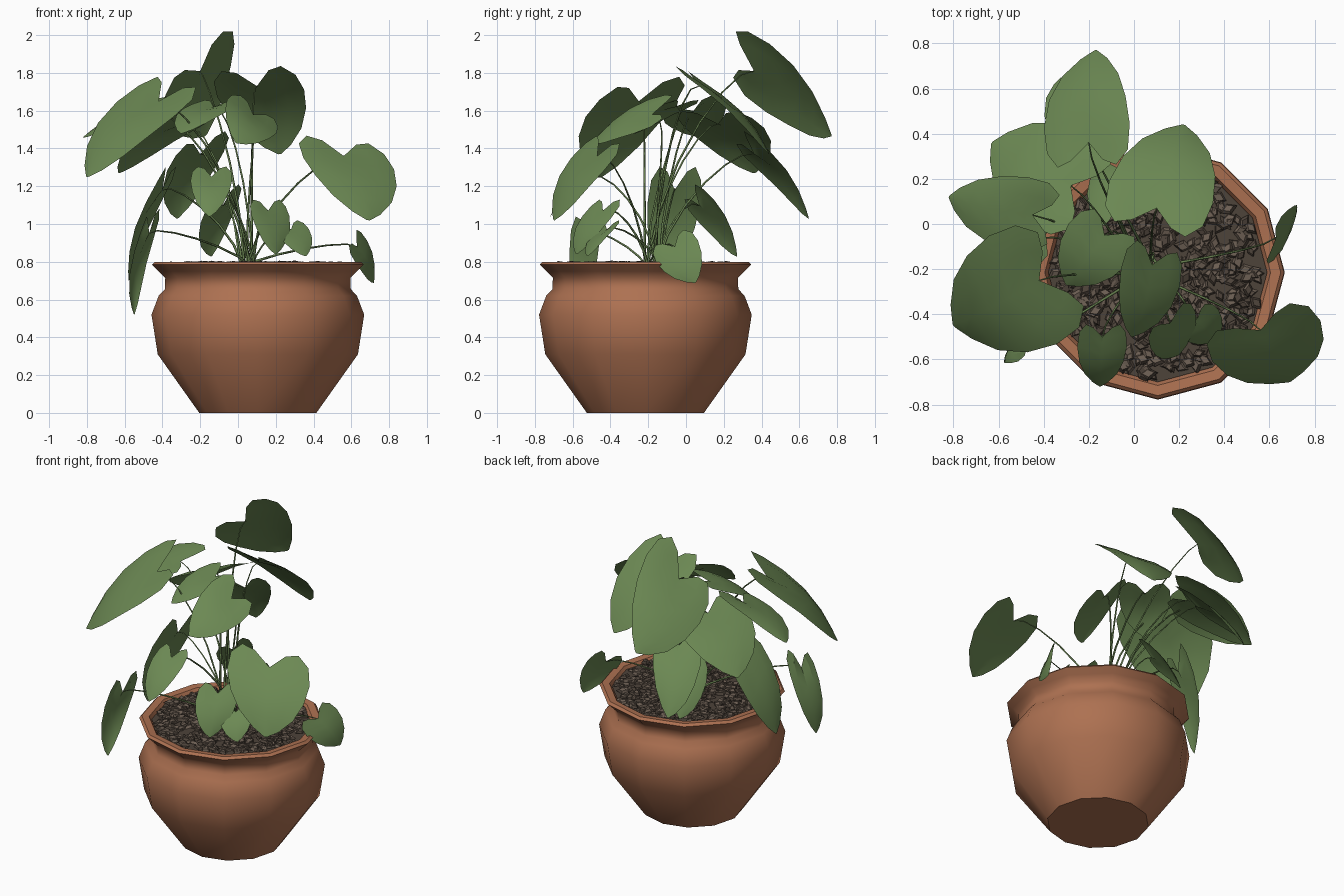
import bpy, bmesh, math, random
from mathutils import Vector, Matrix

random.seed(4)
if "Cube" in bpy.data.objects:
    bpy.data.objects.remove(bpy.data.objects["Cube"])

CENTRE = Vector((.105, -.215, 0))   # axis of the pot
CROWN = Vector((.04, -.18, .77))    # where the stems leave the soil


def material(name, colour):
    mat = bpy.data.materials.new(name)
    mat.use_nodes = True
    mat.diffuse_color = (*colour, 1)
    mat.node_tree.nodes["Principled BSDF"].inputs["Base Color"].default_value = (*colour, 1)
    return mat


CLAY = material("terracotta", (.42, .165, .083))
LEAF = material("leaf green", (.15, .25, .088))
STEM = material("stem green", (.13, .21, .075))
SOIL = material("dark soil", (.075, .056, .042))
CHIP = material("bark brown", (.15, .113, .086))


def make_object(name, bm, mats, smooth_angle=None):
    mesh = bpy.data.meshes.new(name)
    bm.to_mesh(mesh)
    bm.free()
    obj = bpy.data.objects.new(name, mesh)
    bpy.context.collection.objects.link(obj)
    for mat in mats:
        mesh.materials.append(mat)
    if smooth_angle:
        bpy.ops.object.select_all(action="DESELECT")
        obj.select_set(True)
        bpy.context.view_layer.objects.active = obj
        bpy.ops.object.shade_smooth_by_angle(angle=math.radians(smooth_angle))
    return obj


def lathe(name, profile, mat, sides=12):
    bm = bmesh.new()
    verts = [bm.verts.new((r, 0, z)) for r, z in profile]
    edges = [bm.edges.new(pair) for pair in zip(verts, verts[1:])]
    bmesh.ops.spin(bm, geom=verts + edges, cent=(0, 0, 0), axis=(0, 0, 1),
                   angle=math.tau, steps=sides, use_merge=True)
    bmesh.ops.remove_doubles(bm, verts=bm.verts, dist=.0005)
    bmesh.ops.recalc_face_normals(bm, faces=bm.faces)
    bmesh.ops.translate(bm, verts=bm.verts, vec=CENTRE)
    return make_object(name, bm, [mat], 50)


# Pot: belly, neck and flared rim, turned with twelve sides
lathe("pot", [(0, 0), (.31, 0), (.53, .31), (.563, .52), (.525, .62), (.492, .655),
              (.49, .715), (.525, .75), (.56, .785), (.545, .8), (.5, .795), (.47, .74), (0, .72)], CLAY)


# Soil: a flat bed covered in loose bark chips
def build_soil():
    bm = bmesh.new()
    bmesh.ops.create_circle(bm, cap_ends=True, segments=12, radius=.485,
                            matrix=Matrix.Translation(CENTRE + Vector((0, 0, .776))))
    for _ in range(650):
        r, a = .46 * math.sqrt(random.random()), random.uniform(0, math.tau)
        spot = CENTRE + Vector((r * math.cos(a), r * math.sin(a), random.uniform(.778, .794)))
        turn = Matrix.Rotation(random.uniform(0, math.tau), 4, "Z")
        tilt = Matrix.Rotation(random.uniform(-.4, .4), 4, "X")
        size = random.uniform(.02, .032)
        shape = Matrix.Diagonal((size * 1.4, size * .9, size * .5, 1))
        old = len(bm.faces)
        bmesh.ops.create_cone(bm, cap_ends=True, segments=4, radius1=1, radius2=.6, depth=1,
                              matrix=Matrix.Translation(spot) @ turn @ tilt @ shape)
        bm.faces.ensure_lookup_table()
        shade = 0 if random.random() < .3 else 1
        for face in bm.faces[old:]:
            face.material_index = shade
    make_object("soil", bm, [SOIL, CHIP])


build_soil()

# Heart shape: distance along the midrib and half width there
HEART = [(0, .68), (.1, .94), (.28, 1), (.5, .89), (.72, .65), (.9, .31), (1, .03)]
ACROSS = (-1, -.55, 0, .55, 1)


def build_leaf(name, base, tip, side):
    rib = tip - base
    length = rib.length
    normal = rib.cross(side).normalized()
    if normal.z < 0:
        normal.negate()
    bm = bmesh.new()
    rows = []
    for u, width in HEART:
        row = []
        for v in ACROSS:
            # The lobes reach back past the stalk, and the blade arches
            along = u - .27 * (1 - u) ** 2 * math.sqrt(abs(v)) + .04 * (1 - u) * max(0, abs(v) - .6)
            lift = length * (.1 * math.sin(math.pi * u) - .07 * v * v * width + .05 * abs(v) * (1 - u))
            row.append(bm.verts.new(base + rib * along + side * (v * width) + normal * lift))
        rows.append(row)
    for low, high in zip(rows, rows[1:]):
        for i in range(len(ACROSS) - 1):
            bm.faces.new((low[i], low[i + 1], high[i + 1], high[i]))
    bmesh.ops.recalc_face_normals(bm, faces=bm.faces)
    bm.normal_update()
    if sum(f.normal.dot(normal) for f in bm.faces) < 0:
        bmesh.ops.reverse_faces(bm, faces=bm.faces)
    make_object(name, bm, [LEAF], 25)


def build_stem(name, base, tip):
    curve = bpy.data.curves.new(name, "CURVE")
    curve.dimensions = "3D"
    curve.bevel_depth = .005
    curve.bevel_resolution = 0
    curve.resolution_u = 6
    spline = curve.splines.new("BEZIER")
    spline.bezier_points.add(1)
    root = CROWN + Vector((random.uniform(-.05, .05), random.uniform(-.05, .05), 0))
    height = base.z - root.z
    start, end = spline.bezier_points
    start.co, end.co = root, base
    lean = (base - root) * .15
    start.handle_left = root - Vector((0, 0, .05))
    start.handle_right = root + Vector((lean.x, lean.y, height * .6))
    inward = (base - tip).normalized() * .12
    end.handle_left = base + Vector((inward.x, inward.y, abs(inward.z) * .5))
    end.handle_right = base - inward
    start.radius, end.radius = 1.5, .6
    obj = bpy.data.objects.new(name, curve)
    bpy.context.collection.objects.link(obj)
    curve.materials.append(STEM)


# Leaves: stalk joint, tip and half-width direction of each blade
LEAVES = {
    "top_leaf": ((-.2, .36, 1.81), (-.17, .77, 1.47), (.19, .01, .18)),
    "back_leaf": ((.1, .07, 1.73), (.22, .44, 1.37), (.23, -.05, .02)),
    "front_left_leaf": ((.56, -.47, 1.36), (.69, -.7, 1.02), (.24, .09, -.03)),
    "front_right_leaf": ((-.42, -.25, 1.65), (-.8, -.45, 1.25), (.15, -.24, -.04)),
    "side_right_leaf": ((-.45, .04, 1.6), (-.82, .12, 1.46), (.04, .16, .06)),
    "back_right_leaf": ((-.28, .17, 1.53), (-.63, .36, 1.27), (.13, .21, 0)),
    "low_back_leaf": ((-.2, .36, 1.37), (-.32, .65, 1.03), (.15, .03, .05)),
    "hanging_leaf": ((-.47, -.54, .95), (-.55, -.58, .52), (.05, .08, .03)),
    "low_right_leaf": ((-.4, -.06, 1.18), (-.58, -.12, .7), (.04, .14, 0)),
    "low_left_leaf": ((.63, -.06, .88), (.72, .05, .69), (.03, .11, .06)),
    "crown_leaf": ((-.13, -.05, 1.62), (-.3, -.27, 1.48), (.13, -.09, 0)),
    "middle_leaf": ((.08, -.18, 1.58), (-.01, -.5, 1.43), (.13, -.04, -.09)),
    "front_small_leaf": ((-.14, -.5, 1.25), (-.15, -.72, 1.04), (.11, 0, 0)),
    "soil_front_leaf": ((.16, -.44, 1.07), (.2, -.58, .84), (.1, .08, 0)),
    "soil_left_leaf": ((.28, -.42, .97), (.36, -.52, .83), (.08, .06, .02)),
    "soil_back_leaf": ((-.08, .07, 1.1), (-.14, .27, .83), (.1, .04, .06)),
}
for leaf, points in LEAVES.items():
    base, tip, side = map(Vector, points)
    build_leaf(leaf, base, tip, side)
    build_stem(leaf.replace("leaf", "stem"), base, tip)
